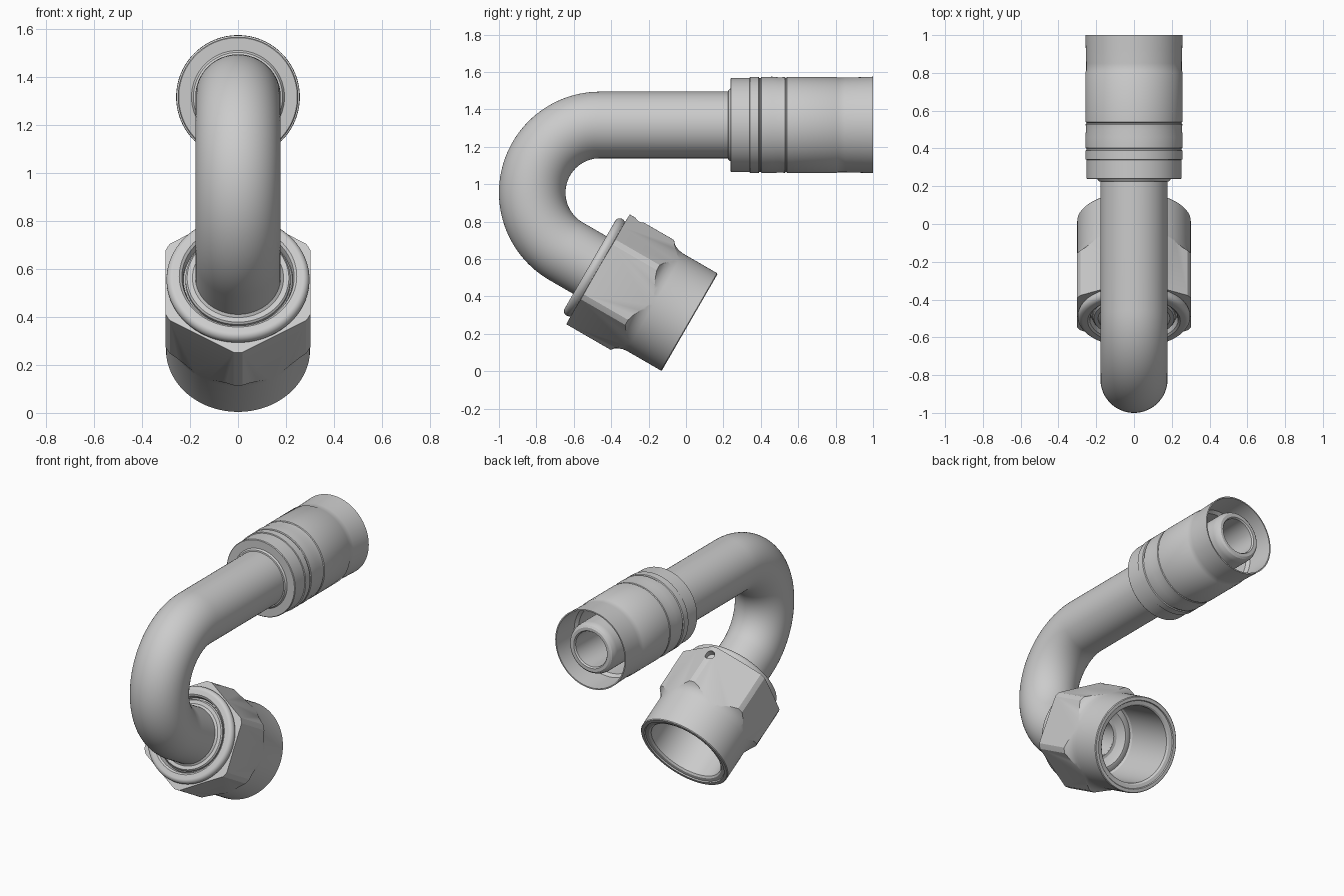
import bpy, bmesh
from math import sin, cos, pi, radians
from mathutils import Matrix, Vector

if "Cube" in bpy.data.objects:
    bpy.data.objects.remove(bpy.data.objects["Cube"])


def skin(bm, rings, wrap=False):
    n = len(rings[0])
    pairs = list(zip(rings, rings[1:])) + ([(rings[-1], rings[0])] if wrap else [])
    for a, b in pairs:
        for i in range(n):
            j = (i + 1) % n
            bm.faces.new((a[i], a[j], b[j], b[i]))


def finish(bm, name, matrix=Matrix()):
    bmesh.ops.recalc_face_normals(bm, faces=bm.faces)
    me = bpy.data.meshes.new(name)
    bm.to_mesh(me)
    bm.free()
    ob = bpy.data.objects.new(name, me)
    ob.matrix_world = matrix
    bpy.context.collection.objects.link(ob)
    return ob


def smooth(ob, angle=30):
    bpy.ops.object.select_all(action='DESELECT')
    ob.select_set(True)
    bpy.context.view_layer.objects.active = ob
    bpy.ops.object.shade_smooth_by_angle(angle=radians(angle))


def lathe(name, profile, matrix, segs=96, closed=True):
    """Revolve (radius, height) points round local Z; cap the ends if not closed."""
    bm = bmesh.new()
    rings = [[bm.verts.new((r * cos(pi / 2 + 2 * pi * i / segs),
                            r * sin(pi / 2 + 2 * pi * i / segs), z))
              for i in range(segs)] for r, z in profile]
    skin(bm, rings, closed)
    if not closed:
        bm.faces.new(rings[0])
        bm.faces.new(rings[-1])
    return finish(bm, name, matrix)


def boolean(ob, cutter, op):
    m = ob.modifiers.new(op.lower(), 'BOOLEAN')
    m.operation, m.object, m.solver = op, cutter, 'EXACT'
    bpy.context.view_layer.objects.active = ob
    bpy.ops.object.modifier_apply(modifier=m.name)
    bpy.data.objects.remove(cutter)


AXIS_Z = 1.317
hose_frame = Matrix.Translation((0, 0, AXIS_Z)) @ Matrix.Rotation(-pi / 2, 4, 'X')
nut_frame = Matrix.Translation((0, 0.02, 0.262)) @ Matrix.Rotation(radians(60), 4, 'X')

# bent hollow tube: straight, 150 degree bend, short straight
cy, cz, R = -0.46, 0.955, 0.362
path = [(0.45, AXIS_Z, 90)]
path += [(cy + R * cos(radians(a)), cz + R * sin(radians(a)), a)
         for a in [90 + 150 * i / 50 for i in range(51)]]
y, z, a = path[-1]
path.append((y + 0.33 * cos(radians(30)), z - 0.33 * sin(radians(30)), a))
bm = bmesh.new()
walls = []
for rad in (0.178, 0.125):
    rings = []
    for y, z, a in path:
        out = Vector((0, cos(radians(a)), sin(radians(a))))
        rings.append([bm.verts.new(Vector((0, y, z)) + out * rad * cos(t) + Vector((rad * sin(t), 0, 0)))
                      for t in [2 * pi * i / 64 for i in range(64)]])
    walls.append(rings)
skin(bm, walls[0] + walls[1][::-1], True)
smooth(finish(bm, "bent_tube"))

# crimped ferrule, thin walled and open at the hose end
smooth(lathe("ferrule", [
    (0.17, 0.222), (0.186, 0.226), (0.194, 0.237), (0.247, 0.237), (0.251, 0.241),
    (0.251, 0.34), (0.257, 0.342), (0.257, 0.388), (0.251, 0.392), (0.251, 0.399),
    (0.256, 0.403), (0.258, 0.46), (0.254, 0.50), (0.256, 0.528), (0.252, 0.532), (0.252, 0.536),
    (0.257, 0.54), (0.257, 0.805), (0.253, 0.812), (0.253, 0.85), (0.255, 0.92), (0.258, 1.0),
    (0.25, 1.0), (0.245, 0.82), (0.228, 0.80), (0.228, 0.40), (0.17, 0.40)], hose_frame))

# inner hose nipple
smooth(lathe("hose_nipple", [
    (0.165, 0.38), (0.165, 0.955), (0.162, 0.975), (0.154, 0.992), (0.142, 1.0),
    (0.122, 1.0), (0.115, 0.99), (0.115, 0.40), (0.12, 0.38)], hose_frame))

# swivel nut: turned body trimmed by a hexagonal prism
collar = [(0.272 + 0.026 * cos(t), 0.588 + 0.028 * sin(t))
          for t in [radians(d) for d in range(-20, 91, 11)]]
nut = lathe("swivel_nut", [
    (0.24, 0.022), (0.25, 0.012), (0.272, 0.008), (0.276, 0.0), (0.296, 0.0), (0.3005, 0.005),
    (0.3005, 0.215), (0.304, 0.24), (0.312, 0.262), (0.324, 0.28), (0.339, 0.292),
    (0.339, 0.566), (0.292, 0.568)] + collar +
    [(0.245, 0.616), (0.234, 0.608), (0.228, 0.59), (0.228, 0.42), (0.24, 0.40)], nut_frame)
apothem = 0.302
hexagon = lathe("hex_cutter", [(apothem / cos(pi / 6), -0.1), (apothem / cos(pi / 6), 0.8)],
                nut_frame, 6, False)
boolean(nut, hexagon, 'INTERSECT')

# small marker hole on the upper hex corner
dimple = lathe("dimple_cutter", [(0.03, -0.05), (0.03, 0.05)],
               nut_frame @ Matrix.Translation((0, 0.352, 0.505)) @ Matrix.Rotation(pi / 2, 4, 'X'),
               20, False)
boolean(nut, dimple, 'DIFFERENCE')
smooth(nut, 25)

# sealing sleeve between tube and nut
smooth(lathe("seat_sleeve", [
    (0.176, 0.612), (0.19, 0.60), (0.212, 0.60), (0.219, 0.592), (0.219, 0.58), (0.229, 0.57),
    (0.229, 0.41), (0.205, 0.40), (0.19, 0.40), (0.15, 0.43), (0.125, 0.44), (0.125, 0.46),
    (0.176, 0.47)], nut_frame))
